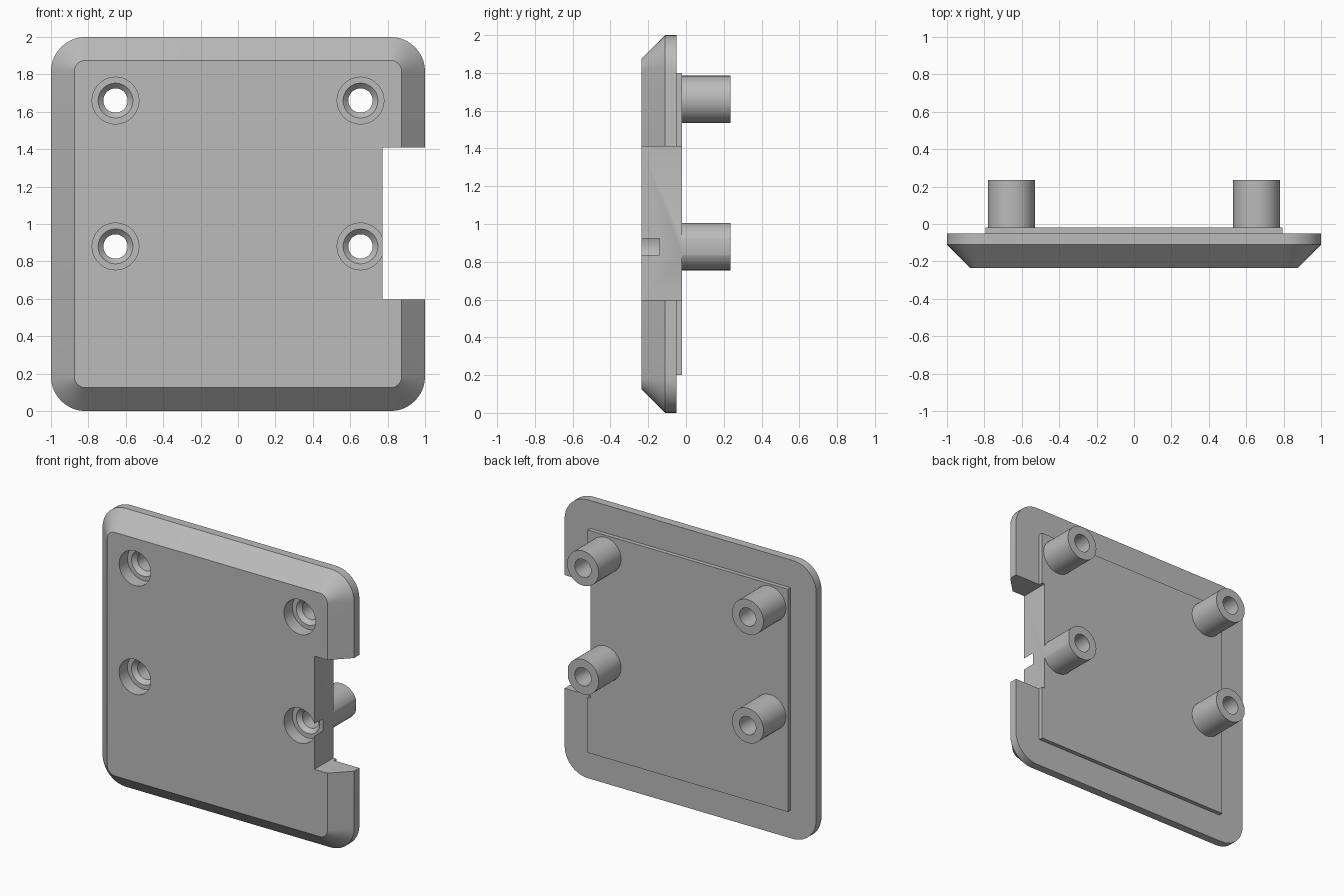
import bpy, bmesh
from math import sin, cos, pi, radians
from mathutils import Vector

cube = bpy.data.objects.get("Cube")
if cube:
    bpy.data.objects.remove(cube)

grey = bpy.data.materials.new("plain grey")
grey.use_nodes = True
color = (0.5, 0.5, 0.5, 1)
grey.diffuse_color = color
grey.node_tree.nodes["Principled BSDF"].inputs["Base Color"].default_value = color


def loft(name, rings):
    """Closed solid through equal-length rings of points."""
    bm = bmesh.new()
    loops = [[bm.verts.new(p) for p in ring] for ring in rings]
    n = len(loops[0])
    for a, b in zip(loops, loops[1:]):
        for i in range(n):
            j = (i + 1) % n
            bm.faces.new((a[i], a[j], b[j], b[i]))
    bm.faces.new(loops[0])
    bm.faces.new(loops[-1])
    bmesh.ops.recalc_face_normals(bm, faces=bm.faces)
    mesh = bpy.data.meshes.new(name)
    bm.to_mesh(mesh)
    bm.free()
    mesh.materials.append(grey)
    obj = bpy.data.objects.new(name, mesh)
    bpy.context.collection.objects.link(obj)
    return obj


def rounded_ring(half, radius, y, steps=10):
    """Rounded square in the xz plane, centred at z = 1."""
    c = half - radius
    pts = []
    for q, (sx, sz) in enumerate([(1, 1), (-1, 1), (-1, -1), (1, -1)]):
        for k in range(steps + 1):
            t = (q + k / steps) * pi / 2
            pts.append(Vector((sx * c + radius * cos(t), y, 1 + sz * c + radius * sin(t))))
    return pts


def lathe(name, x, z, profile, sides=48):
    """Turned solid along y from (radius, y) pairs."""
    return loft(name, [[Vector((x + r * cos(2 * pi * i / sides), y, z + r * sin(2 * pi * i / sides)))
                        for i in range(sides)] for r, y in profile])


def box(name, x0, x1, y0, y1, z0, z1):
    return loft(name, [[(x0, y, z0), (x1, y, z0), (x1, y, z1), (x0, y, z1)] for y in (y0, y1)])


def combine(target, tool, operation):
    mod = target.modifiers.new(tool.name, 'BOOLEAN')
    mod.operation, mod.solver, mod.object = operation, 'EXACT', tool
    bpy.context.view_layer.objects.active = target
    bpy.ops.object.modifier_apply(modifier=mod.name)
    bpy.data.objects.remove(tool)


# Bevelled cover plate
FRONT, BACK = -0.235, 0.235
plate = loft("cover_plate", [rounded_ring(0.875, 0.06, FRONT),
                             rounded_ring(1.0, 0.185, -0.11),
                             rounded_ring(1.0, 0.185, -0.05)])

# Raised pad on the back
combine(plate, box("raised_pad", -0.795, 0.795, -0.08, -0.02, 0.2, 1.8), 'UNION')

# Screw bosses
spots = [(x, z) for x in (-0.655, 0.655) for z in (0.88, 1.66)]
for x, z in spots:
    combine(plate, lathe("screw_boss", x, z, [(0.125, -0.06), (0.125, BACK)]), 'UNION')

# Side notch, which also trims the nearby boss
combine(plate, box("side_notch", 0.772, 1.2, -0.5, 0.5, 0.597, 1.41), 'DIFFERENCE')

# Counterbored and countersunk screw holes
bore = [(0.125, -0.4), (0.125, -0.14), (0.093, -0.14), (0.065, -0.112), (0.065, 0.4)]
for x, z in spots:
    combine(plate, lathe("screw_hole", x, z, bore), 'DIFFERENCE')

bpy.ops.object.select_all(action='DESELECT')
plate.select_set(True)
bpy.context.view_layer.objects.active = plate
bpy.ops.object.shade_smooth_by_angle(angle=radians(30))
